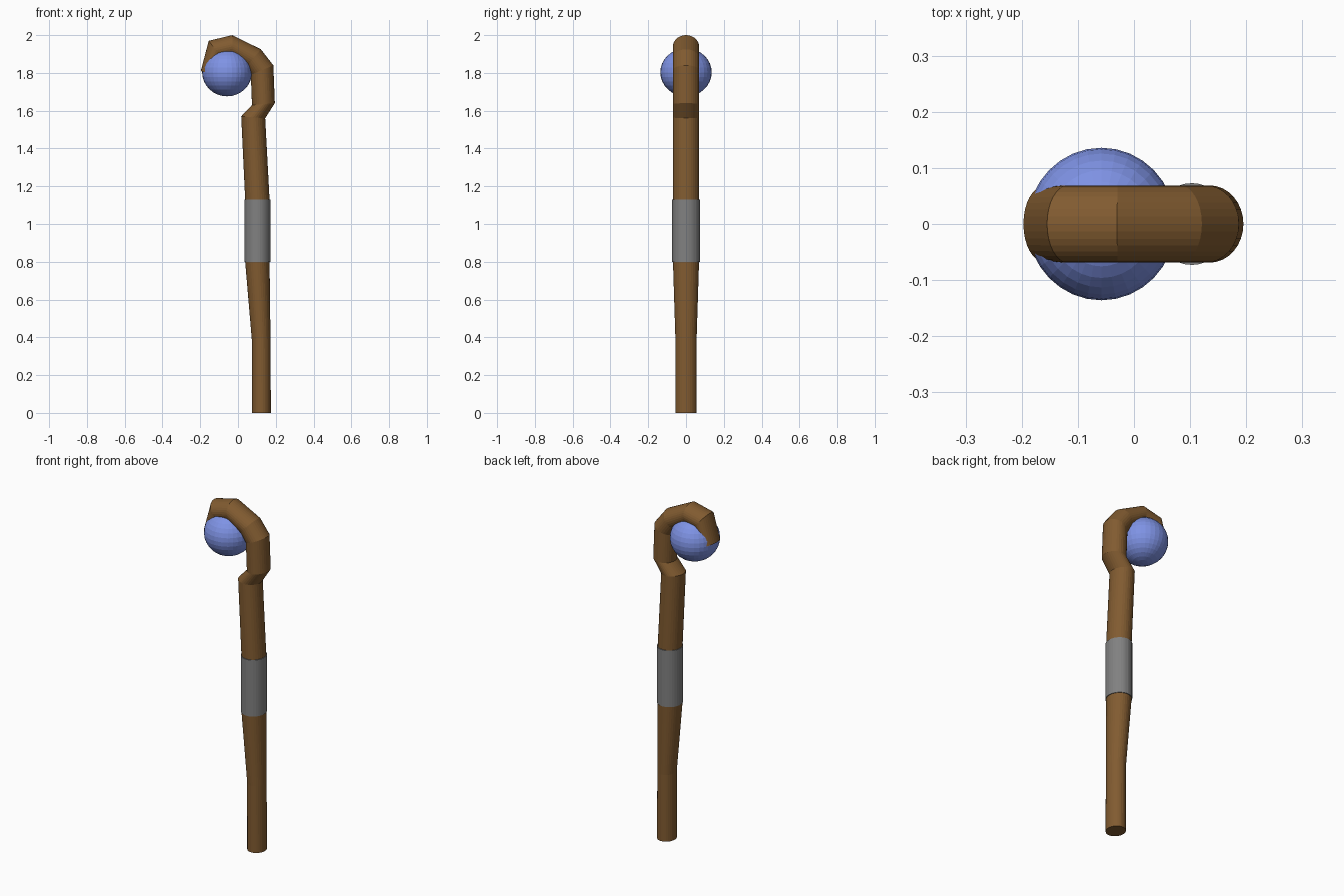
import bpy, bmesh, math
from mathutils import Vector

if "Cube" in bpy.data.objects:
    bpy.data.objects.remove(bpy.data.objects["Cube"])

SIDES = 32


def material(name, rgb):
    m = bpy.data.materials.new(name)
    m.diffuse_color = (*rgb, 1)
    m.use_nodes = True
    m.node_tree.nodes["Principled BSDF"].inputs["Base Color"].default_value = m.diffuse_color
    return m


def tube(name, rings, mat):
    """Loft elliptical rings; each ring is (right/outer x, z, left/inner x, z, y radius)."""
    bm = bmesh.new()
    loops = []
    for ox, oz, ix, iz, ry in rings:
        outer, inner = Vector((ox, 0, oz)), Vector((ix, 0, iz))
        mid, half = (outer + inner) / 2, (outer - inner) / 2
        loops.append([bm.verts.new(mid + half * math.cos(a) + Vector((0, ry * math.sin(a), 0)))
                      for a in (2 * math.pi * i / SIDES for i in range(SIDES))])
    for a, b in zip(loops, loops[1:]):
        for i in range(SIDES):
            j = (i + 1) % SIDES
            bm.faces.new((a[i], a[j], b[j], b[i]))
    bm.faces.new(loops[0][::-1])
    bm.faces.new(loops[-1])
    bmesh.ops.recalc_face_normals(bm, faces=bm.faces)
    me = bpy.data.meshes.new(name)
    bm.to_mesh(me)
    bm.free()
    ob = bpy.data.objects.new(name, me)
    bpy.context.collection.objects.link(ob)
    me.materials.append(mat)
    return ob


wood = material("wood", (0.22, 0.105, 0.03))
grey = material("dark_grey", (0.22, 0.22, 0.22))
blue = material("blue", (0.21, 0.29, 0.78))

# Crooked wooden shaft ending in a hook
tube("staff_shaft", [
    (.174, 0.00, .073, 0.00, .056),
    (.172, 0.39, .073, 0.39, .056),
    (.167, 0.80, .038, 0.80, .069),
    (.167, 1.13, .038, 1.13, .069),
    (.144, 1.56, .017, 1.57, .069),
    (.195, 1.64, .074, 1.63, .069),
    (.187, 1.84, .068, 1.79, .069),
    (.121, 1.925, .042, 1.83, .069),
    (-.030, 2.00, -.028, 1.88, .069),
    (-.155, 1.97, -.080, 1.87, .069),
    (-.197, 1.81, -.125, 1.79, .067),
], wood)

# Grey hand grip
tube("grip", [(.171, .80, .035, .80, .073), (.171, 1.13, .035, 1.13, .073)], grey)

# Orb held in the hook
bpy.ops.mesh.primitive_uv_sphere_add(segments=32, ring_count=16, radius=1, location=(-.058, 0, 1.803))
orb = bpy.context.object
orb.name = "orb"
orb.scale = (.132, .136, .127)
orb.data.materials.append(blue)
